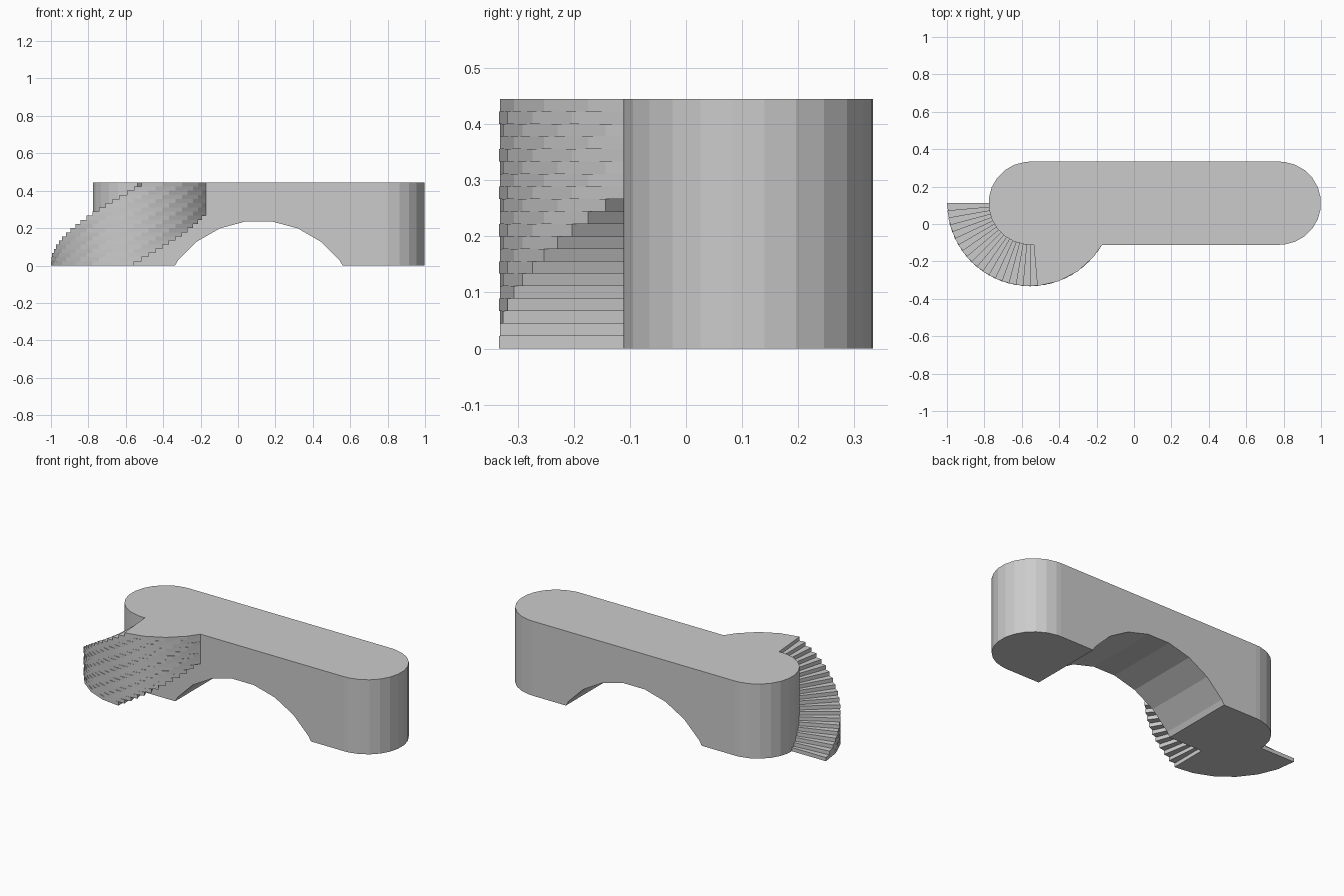
import bpy, bmesh
from math import sin, cos, radians

if "Cube" in bpy.data.objects:
    bpy.data.objects.remove(bpy.data.objects["Cube"])

U = 1 / 9                      # layout module
H = 4 * U                      # deck height
CX, CY = -5 * U, U             # centre of the left end and of the spiral
R_IN, R_OUT = 2 * U, 4 * U
STEPS = 20


def polar(cx, cy, r, deg):
    return (cx + r * cos(radians(deg)), cy + r * sin(radians(deg)))


def add_prism(bm, base, shift):
    """Closed prism from a base loop of 3D points moved by shift."""
    lo = [bm.verts.new(p) for p in base]
    hi = [bm.verts.new([a + b for a, b in zip(p, shift)]) for p in base]
    n = len(base)
    bm.faces.new(lo[::-1])
    bm.faces.new(hi)
    for i in range(n):
        j = (i + 1) % n
        bm.faces.new((lo[i], lo[j], hi[j], hi[i]))


def make_object(name, bm):
    bmesh.ops.recalc_face_normals(bm, faces=bm.faces[:])
    me = bpy.data.meshes.new(name)
    bm.to_mesh(me)
    bm.free()
    ob = bpy.data.objects.new(name, me)
    bpy.context.collection.objects.link(ob)
    return ob


# Bridge body: long plan with rounded ends
cap = [-90] + [-82.5 + 15 * i for i in range(12)] + [90]
plan = [polar(7 * U, CY, R_IN, a) for a in cap]
plan += [polar(CX, CY, R_IN, a + 180) for a in cap]
bm = bmesh.new()
add_prism(bm, [(x, y, 0) for x, y in plan], (0, 0, H))
body = make_object("bridge_body", bm)

# Arch opening: 24-sided cylinder running along y, centred below the ground
bm = bmesh.new()
ring = [polar(U, -0.305, 0.545, 7.5 + 15 * i) for i in range(24)]
add_prism(bm, [(x, -1, z) for x, z in ring], (0, 2, 0))
cutter = make_object("arch_cutter", bm)
cutter.hide_render = True
cutter.hide_viewport = True
mod = body.modifiers.new("arch", "BOOLEAN")
mod.operation = "DIFFERENCE"
mod.solver = "EXACT"
mod.object = cutter


def inner_radius(deg):
    """Stay just inside the round end, then follow the straight wall."""
    if deg < 270:
        return R_IN - 0.006
    return (R_IN - 0.001) / -sin(radians(deg))


# Spiral stair: stacked quarter-ring slabs, each turned 5 degrees further
bm = bmesh.new()
rise = H / STEPS
for k in range(STEPS):
    start = 180 + 5 * k
    end = min(start + 90, 330)
    outer = [a for a in range(start, end, 15)] + [end]
    inner = range(end, start - 1, -5)
    loop = [polar(CX, CY, R_OUT, a) for a in outer]
    loop += [polar(CX, CY, inner_radius(a), a) for a in inner]
    add_prism(bm, [(x, y, k * rise) for x, y in loop], (0, 0, rise))
make_object("spiral_stair", bm)
